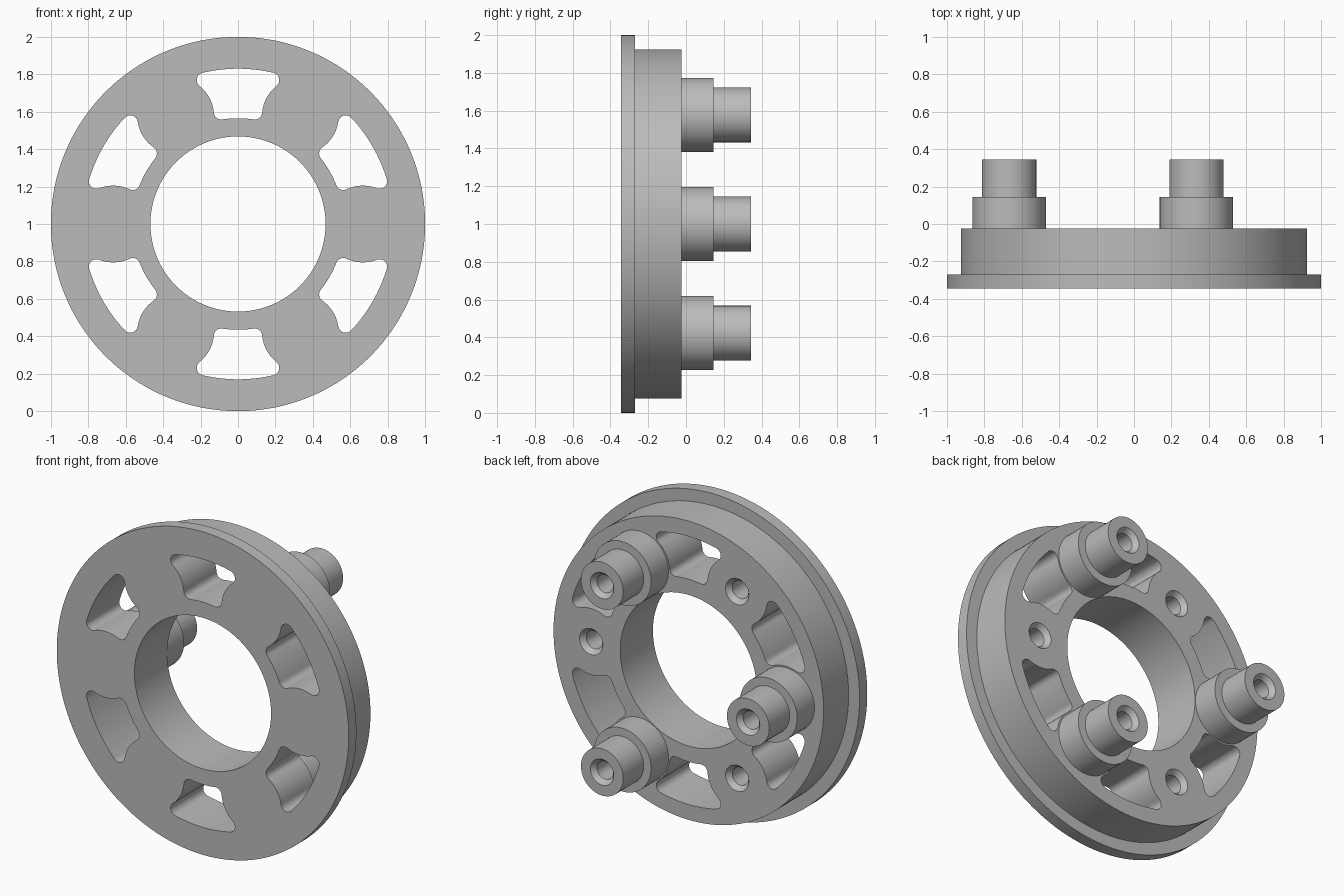
import bpy
import bmesh
from math import cos, sin, acos, radians, pi, tau
from mathutils import Vector

if "Cube" in bpy.data.objects:
    bpy.data.objects.remove(bpy.data.objects["Cube"])

FRONT, STEP, BACK, TIP = -0.345, -0.27, -0.025, 0.345
BOLT = 0.667        # radius of the circle carrying posts and holes
CENTRE_Z = 1.0

grey = bpy.data.materials.new("plain grey")
grey.use_nodes = True
colour = (0.5, 0.5, 0.5, 1)
grey.diffuse_color = colour
grey.node_tree.nodes["Principled BSDF"].inputs["Base Color"].default_value = colour


def polar(radius, angle):
    return Vector((radius * cos(angle), radius * sin(angle)))


def lathe(bm, profile, centre=(0, 0), closed=False, sides=96):
    """Spin (radius, y) points around an axis along y; radius 0 makes a pole."""
    rings = []
    for r, y in profile:
        count = sides if r else 1
        rings.append([bm.verts.new((centre[0] + r * cos(tau * i / sides), y,
                                    centre[1] + r * sin(tau * i / sides)))
                      for i in range(count)])
    pairs = list(zip(rings, rings[1:]))
    if closed:
        pairs.append((rings[-1], rings[0]))
    for a, b in pairs:
        for i in range(sides):
            j = (i + 1) % sides
            quad = [a[i % len(a)], a[j % len(a)], b[j % len(b)], b[i % len(b)]]
            bm.faces.new(list(dict.fromkeys(quad)))


def prism(bm, outline, y0, y1):
    """Extrude an outline in the xz plane along y."""
    a, b = [[bm.verts.new((p.x, y, p.y)) for p in outline] for y in (y0, y1)]
    bm.faces.new(a)
    bm.faces.new(b)
    for i in range(len(a)):
        j = (i + 1) % len(a)
        bm.faces.new((a[i], a[j], b[j], b[i]))


def finish(name, bm):
    bmesh.ops.recalc_face_normals(bm, faces=bm.faces)
    mesh = bpy.data.meshes.new(name)
    bm.to_mesh(mesh)
    bm.free()
    mesh.materials.append(grey)
    obj = bpy.data.objects.new(name, mesh)
    obj.location.z = CENTRE_Z
    bpy.context.collection.objects.link(obj)
    return obj


def select(obj):
    bpy.ops.object.select_all(action="DESELECT")
    obj.select_set(True)
    bpy.context.view_layer.objects.active = obj


def arc(centre, radius, start, end, steps):
    """Points along the shorter arc between two directions."""
    sweep = (end - start + pi) % tau - pi
    return [centre + polar(radius, start + sweep * i / steps) for i in range(steps + 1)]


def heading(v):
    return Vector((1, 0)).angle_signed(v) * -1


def window_outline(middle, inner=0.565, outer=0.83, clear=0.205, fillet=0.04):
    """Rounded window whose sides curve around the neighbouring post seats."""
    seat = polar(BOLT, -pi / 6)

    def fillet_centre(rho):
        spread = acos((rho**2 + BOLT**2 - (clear + fillet)**2) / (2 * rho * BOLT))
        return polar(rho, -pi / 6 + spread)

    low, high = fillet_centre(inner + fillet), fillet_centre(outer - fillet)
    low_dir, high_dir = heading(low), heading(high)
    half = arc(Vector((0, 0)), inner, 0, low_dir, 6)
    half += arc(low, fillet, low_dir + pi, heading(seat - low), 8)[1:]
    half += arc(seat, clear, heading(low - seat), heading(high - seat), 14)[1:]
    half += arc(high, fillet, heading(seat - high), high_dir, 8)[1:]
    half += arc(Vector((0, 0)), outer, high_dir, 0, 8)[1:]
    other = [Vector((p.x, -p.y)) for p in reversed(half[1:-1])]
    return [polar(p.length, heading(p) + middle) for p in half + other]


# Flanged ring
bm = bmesh.new()
lathe(bm, [(0.468, FRONT), (1, FRONT), (1, STEP), (0.925, STEP),
           (0.925, BACK), (0.468, BACK)], closed=True, sides=160)
ring = finish("flanged_ring", bm)

# Cutter: six windows and three chamfered blind holes
bm = bmesh.new()
for k in range(6):
    prism(bm, window_outline(radians(30 + 60 * k)), FRONT - 0.1, BACK + 0.1)
for k in range(3):
    lathe(bm, [(0, BACK - 0.17), (0.055, BACK - 0.17), (0.055, BACK - 0.03),
               (0.08, BACK), (0.08, BACK + 0.1), (0, BACK + 0.1)],
          polar(BOLT, radians(120 * k)), sides=48)
cutter = finish("ring_cutter", bm)
cutter.hide_render = True

cut = ring.modifiers.new("openings", "BOOLEAN")
cut.operation = "DIFFERENCE"
cut.solver = "EXACT"
cut.object = cutter
select(ring)
bpy.ops.object.modifier_apply(modifier=cut.name)
bpy.data.objects.remove(cutter)
parts = [ring]

# Stepped posts with a chamfered hole in the tip
for k in range(3):
    bm = bmesh.new()
    lathe(bm, [(0, BACK - 0.08), (0.196, BACK - 0.08), (0.196, 0.145),
               (0.145, 0.145), (0.145, TIP), (0.08, TIP), (0.055, TIP - 0.03),
               (0.055, TIP - 0.17), (0, TIP - 0.17)],
          polar(BOLT, radians(60 + 120 * k)), sides=64)
    parts.append(finish(f"post_{k + 1}", bm))

for obj in parts:
    select(obj)
    bpy.ops.object.shade_smooth_by_angle(angle=radians(30))
